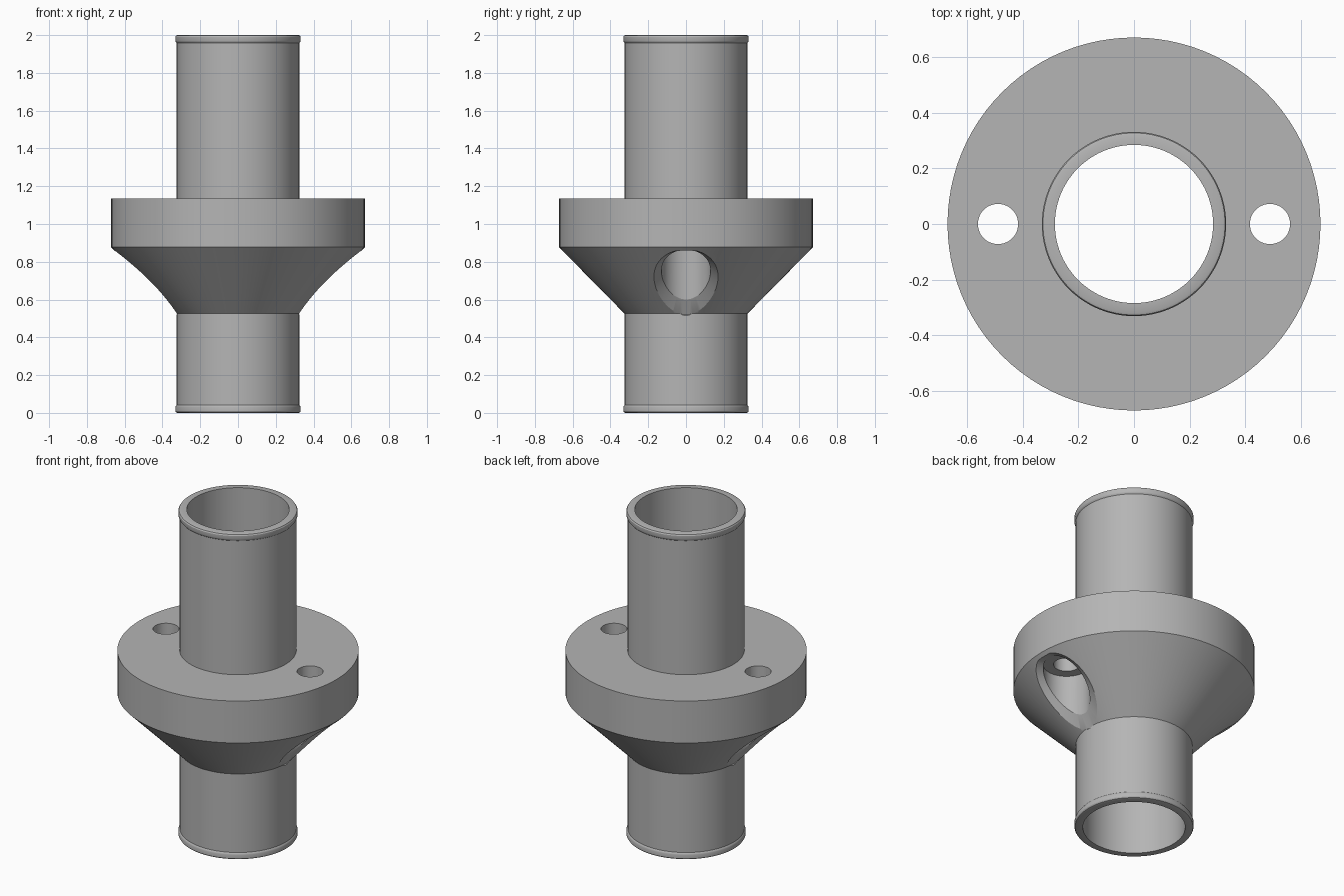
import bpy
import bmesh
from math import cos, sin, tau, hypot

cube = bpy.data.objects.get("Cube")
if cube:
    bpy.data.objects.remove(cube, do_unlink=True)

SEGMENTS = 96
TUBE_R, BORE_R, LIP_R, FLANGE_R = 0.325, 0.285, 0.332, 0.672
CONE_Z, FLANGE_Z, FLANGE_TOP = 0.525, 0.877, 1.135
HOLE_X = 0.49

grey = bpy.data.materials.new("satin grey")
grey.use_nodes = True
colour = (0.46, 0.46, 0.46, 1)
grey.diffuse_color = colour
grey.node_tree.nodes["Principled BSDF"].inputs["Base Color"].default_value = colour


def add_object(name, bm):
    bmesh.ops.recalc_face_normals(bm, faces=bm.faces)
    mesh = bpy.data.meshes.new(name)
    bm.to_mesh(mesh)
    bm.free()
    mesh.materials.append(grey)
    obj = bpy.data.objects.new(name, mesh)
    bpy.context.collection.objects.link(obj)
    return obj


def skin(bm, rings, closed):
    """Join equal rings of points with quads; loop back or cap the ends."""
    loops = [[bm.verts.new(p) for p in ring] for ring in rings]
    pairs = list(zip(loops, loops[1:]))
    if closed:
        pairs.append((loops[-1], loops[0]))
    else:
        bm.faces.new(loops[0])
        bm.faces.new(loops[-1])
    for a, b in pairs:
        for i in range(len(a)):
            j = (i + 1) % len(a)
            bm.faces.new((a[i], a[j], b[j], b[i]))


def circle(r, z, x=0, count=SEGMENTS):
    return [(x + r * cos(tau * i / count), r * sin(tau * i / count), z)
            for i in range(count)]


# Rounded lip at a tube end, listed from the end face towards the tube
lip = [(BORE_R, 0), (0.320, 0), (0.328, 0.003), (LIP_R, 0.010),
       (LIP_R, 0.030), (0.330, 0.036), (TUBE_R, 0.042)]

# Hollow body: lower tube, cone, flange and upper tube
profile = lip + [(TUBE_R, CONE_Z), (FLANGE_R, FLANGE_Z),
                 (FLANGE_R, FLANGE_TOP), (TUBE_R, FLANGE_TOP)]
profile += [(r, 2 - z) for r, z in reversed(lip)]
bm = bmesh.new()
skin(bm, [circle(r, z) for r, z in profile], True)
body = add_object("flanged_tube", bm)


def cone_height(x, y):
    slope = (FLANGE_Z - CONE_Z) / (FLANGE_R - TUBE_R)
    return CONE_Z + (hypot(x, y) - TUBE_R) * slope


def pocket_cutter(side):
    """Screw pocket with a chamfered mouth that follows the cone."""
    def on_cone(r, lift, limit):
        return [(x, y, min(cone_height(x, y) + lift, limit))
                for x, y, _ in circle(r, 0, HOLE_X, 64)]
    mouth = on_cone(0.17, 0, 0.858)
    outside = [(x + 0.3, y, z - 0.3) for x, y, z in mouth]
    rings = [circle(0.13, 0.865, HOLE_X, 64), on_cone(0.13, 0.04, 0.862),
             mouth, outside]
    bm = bmesh.new()
    skin(bm, [[(side * x, y, z) for x, y, z in ring] for ring in rings], False)
    return add_object("pocket_cutter", bm)


def hole_cutter(side):
    bm = bmesh.new()
    skin(bm, [circle(0.0725, z, side * HOLE_X, 48) for z in (0.8, 1.3)], False)
    return add_object("hole_cutter", bm)


# Cut the bolt holes and the pockets beneath them
bpy.context.view_layer.objects.active = body
body.select_set(True)
for side in (1, -1):
    for make in (pocket_cutter, hole_cutter):
        cutter = make(side)
        cutter.hide_render = True
        cut = body.modifiers.new("cut", 'BOOLEAN')
        cut.operation = 'DIFFERENCE'
        cut.solver = 'EXACT'
        cut.object = cutter
        bpy.ops.object.modifier_apply(modifier=cut.name)
        bpy.data.objects.remove(cutter, do_unlink=True)

bpy.ops.object.shade_smooth_by_angle(angle=0.4)
